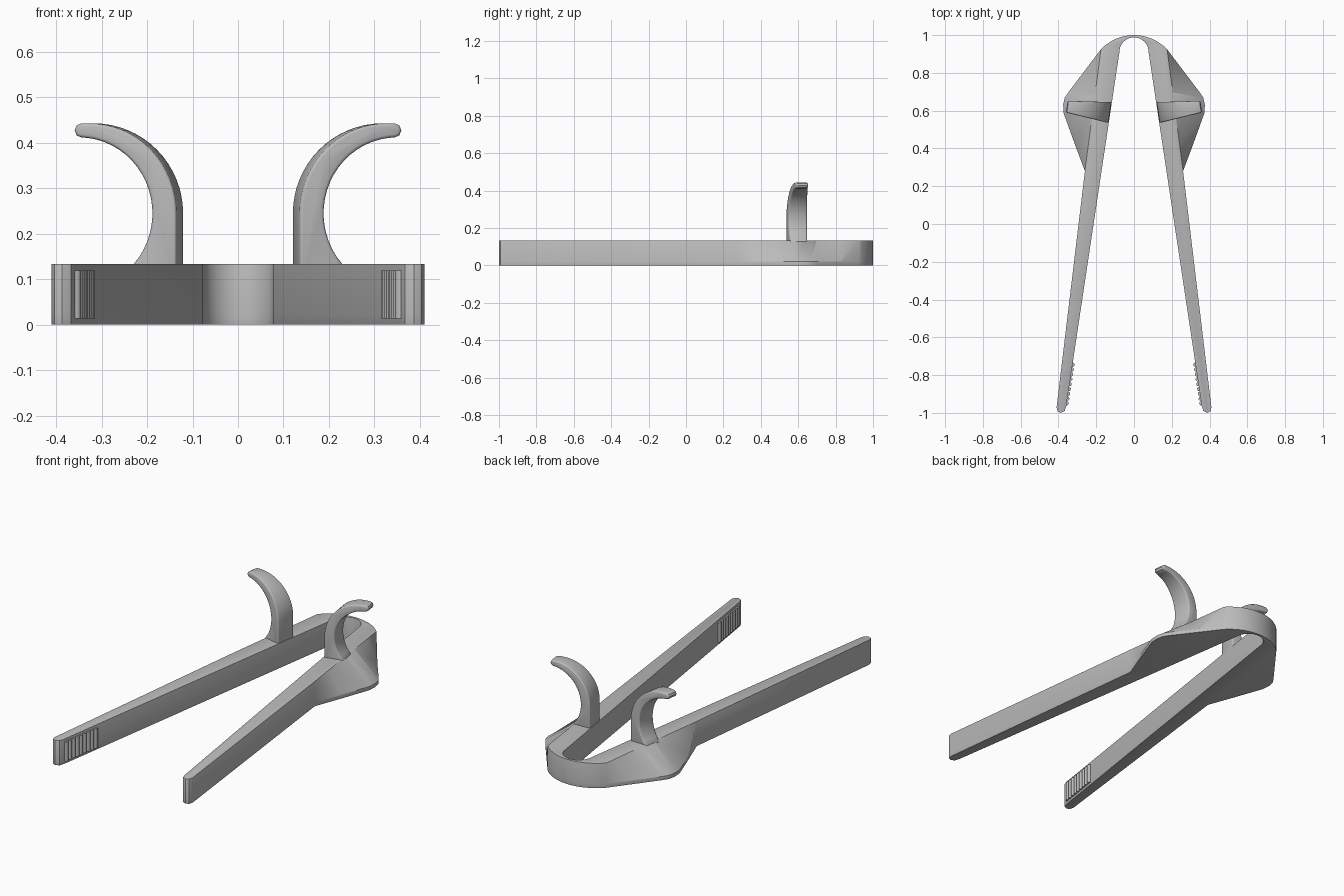
import bpy, bmesh
from math import sin, cos, pi, radians, asin
from mathutils import Vector

if "Cube" in bpy.data.objects:
    bpy.data.objects.remove(bpy.data.objects["Cube"])

HEIGHT = 0.133
RIM = 0.02

grey = bpy.data.materials.new("light grey plastic")
grey.use_nodes = True
COLOUR = (0.5, 0.5, 0.5, 1)
grey.diffuse_color = COLOUR
grey.node_tree.nodes["Principled BSDF"].inputs["Base Color"].default_value = COLOUR


def loft(name, rings, bevel, limit=40):
    """Solid through matching rings of points, with softened edges."""
    bm = bmesh.new()
    loops = [[bm.verts.new(p) for p in ring] for ring in rings]
    n = len(loops[0])
    for a, b in zip(loops, loops[1:]):
        for i in range(n):
            j = (i + 1) % n
            bm.faces.new((a[i], a[j], b[j], b[i]))
    bm.faces.new(loops[0][::-1])
    bm.faces.new(loops[-1])
    bmesh.ops.recalc_face_normals(bm, faces=bm.faces)
    mesh = bpy.data.meshes.new(name)
    bm.to_mesh(mesh)
    bm.free()
    mesh.materials.append(grey)
    obj = bpy.data.objects.new(name, mesh)
    bpy.context.collection.objects.link(obj)
    bpy.ops.object.select_all(action="DESELECT")
    bpy.context.view_layer.objects.active = obj
    obj.select_set(True)
    if bevel:
        mod = obj.modifiers.new("soft edges", "BEVEL")
        mod.width = bevel
        mod.segments = 3
        mod.limit_method = "ANGLE"
        mod.angle_limit = radians(limit)
        bpy.ops.object.modifier_apply(modifier=mod.name)
    bpy.ops.object.shade_smooth_by_angle(angle=radians(40))
    return obj


def arc(cx, cy, r, start, end, steps):
    return [(cx + r * cos(start + (end - start) * i / steps),
             cy + r * sin(start + (end - start) * i / steps)) for i in range(steps + 1)]


# Body: sprung bend and two arms, flared outwards at the foot
R = 0.242
bend = arc(0, 1 - R, R, pi / 2, pi / 2 - asin(0.175 / R), 10)
flare_foot = [(0.25, 0.826), (0.348, 0.697), (0.367, 0.668), (0.375, 0.63),
              (0.372, 0.585), (0.316, 0.43)]
flare_top = [(0.175 + 0.085 * (0.925 - y) / 0.645, y) for x, y in flare_foot]
rest = [(0.26, 0.28), (0.41, -0.972), (0.404, -0.992), (0.387, -1.0),
        (0.367, -0.99), (0.359, -0.965)]
rest += arc(0, 0.911, 0.077, 0, pi / 2, 10)


def outline(flare, z):
    half = bend + flare + rest
    half[0], half[-1] = (0, 1), (0, 0.988)
    full = half + [(-x, y) for x, y in half[-2:0:-1]]
    return [(x, y, z) for x, y in full]


loft("tong_body", [outline(flare_foot, 0), outline(flare_foot, RIM),
                   outline(flare_top, HEIGHT)], 0.005)

# Finger hook profile in x and z
profile = [(0.12, 0.1)]
profile += arc(0.318, 0.245, 0.198, pi, pi / 2, 16)
profile += arc(0.337, 0.4275, 0.0155, pi / 2, -pi / 2, 4)
profile += arc(0.342, 0.245, 0.167, pi / 2, pi + 0.73, 20)[1:]
profile += [(0.222, 0.1)]


def hook_ring(side, front):
    ring = []
    for x, z in profile:
        t = (x - 0.12) / 0.23
        y = 0.535 + 0.055 * t if front else 0.645 + 0.007 * t
        ring.append((side * (x + 0.008 - 0.15 * (y - 0.59)), y, z))
    return ring


# Hooks and gripping ridges on each arm
TEETH = 9
for label, side in (("left", 1), ("right", -1)):
    loft(label + "_finger_hook", [hook_ring(side, True), hook_ring(side, False)], 0.007, 55)
    for i in range(TEETH):
        y = -0.745 - 0.205 * i / (TEETH - 1)
        x = 0.132 + 0.1515 * (0.535 - y)
        circle = arc(side * x, y, 0.0115, 0, 2 * pi, 12)[:-1]
        loft(f"{label}_grip_ridge_{i + 1}",
             [[(px, py, z) for px, py in circle] for z in (0.014, HEIGHT - 0.014)], 0)
